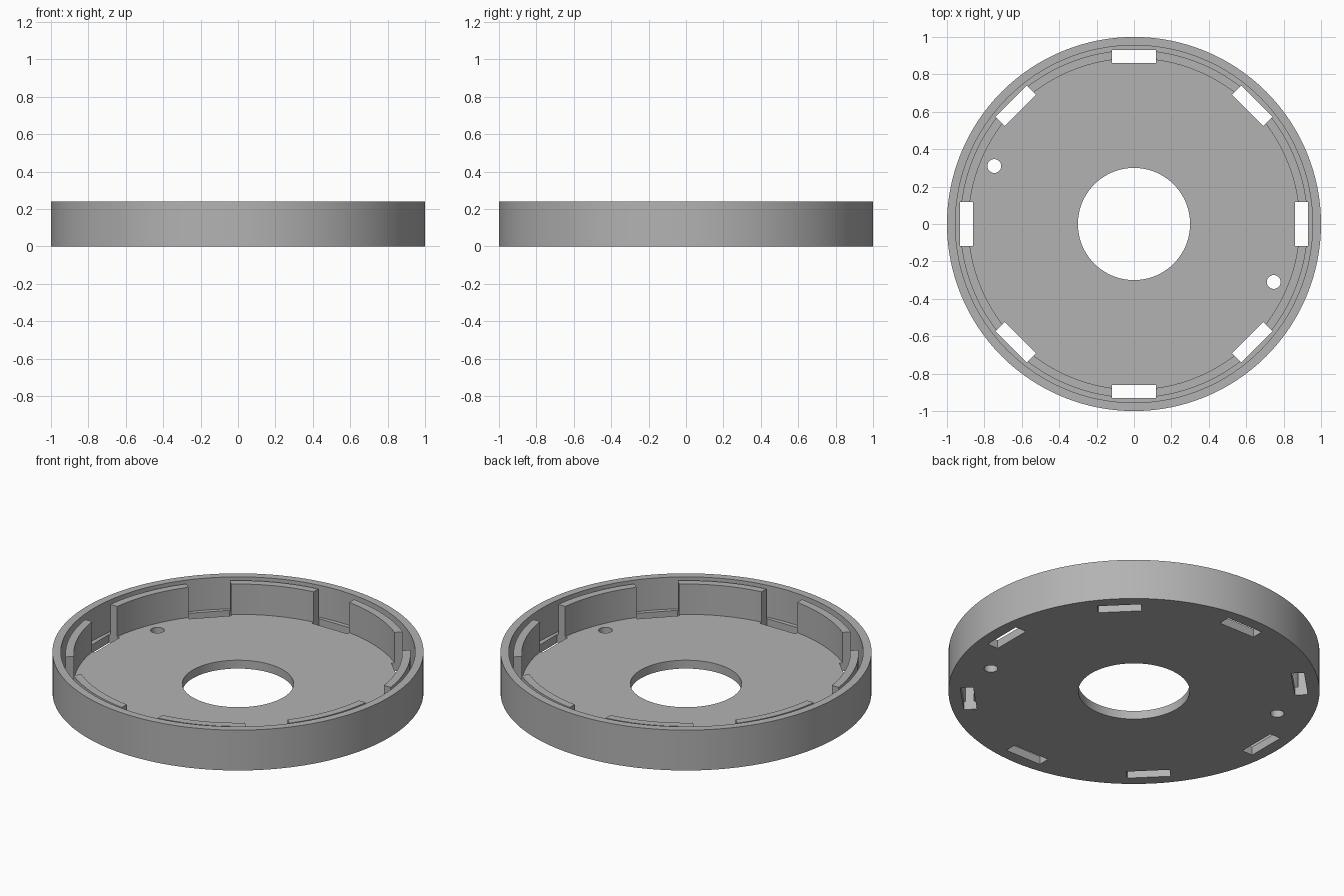
import bpy, bmesh, math
from mathutils import Matrix, Vector

HEIGHT, FLOOR, CLIP_TOP = 0.24, 0.05, 0.23
STEPS = 128

if "Cube" in bpy.data.objects:
    bpy.data.objects.remove(bpy.data.objects["Cube"], do_unlink=True)

grey = bpy.data.materials.new("matte_grey")
grey.use_nodes = True
colour = (0.45, 0.45, 0.45, 1)
grey.diffuse_color = colour
grey.node_tree.nodes["Principled BSDF"].inputs["Base Color"].default_value = colour


def make_object(name, bm):
    bmesh.ops.recalc_face_normals(bm, faces=bm.faces)
    mesh = bpy.data.meshes.new(name)
    bm.to_mesh(mesh)
    bm.free()
    obj = bpy.data.objects.new(name, mesh)
    bpy.context.collection.objects.link(obj)
    return obj


# Turned body: floor with centre hole, outer rim, narrow groove and clip ring
profile = [(0.3, 0), (1, 0), (1, HEIGHT), (0.955, HEIGHT), (0.955, FLOOR),
           (0.93, FLOOR), (0.93, CLIP_TOP), (0.885, CLIP_TOP),
           (0.885, FLOOR), (0.3, FLOOR)]
bm = bmesh.new()
verts = [bm.verts.new((r, 0, z)) for r, z in profile]
edges = [bm.edges.new((verts[i - 1], v)) for i, v in enumerate(verts)]
bmesh.ops.spin(bm, geom=verts + edges, cent=(0, 0, 0), axis=(0, 0, 1),
               angle=math.tau, steps=STEPS, use_merge=True)
bmesh.ops.remove_doubles(bm, verts=bm.verts, dist=1e-5)
body = make_object("ring_cover", bm)
body.data.materials.append(grey)

# Cutter: eight slots that also split the clip ring, and two screw holes
bm = bmesh.new()
for i in range(8):
    matrix = (Matrix.Rotation(i * math.tau / 8, 4, "Z")
              @ Matrix.Translation((0.895, 0, 0.15))
              @ Matrix.Diagonal((0.07, 0.235, 0.5, 1)))
    bmesh.ops.create_cube(bm, size=1, matrix=matrix)
for side in (-1, 1):
    bmesh.ops.create_cone(bm, cap_ends=True, segments=32, radius1=0.037,
                          radius2=0.037, depth=0.5,
                          matrix=Matrix.Translation((0.747 * side, -0.31 * side, 0)))
cutter = make_object("slot_cutter", bm)
cutter.hide_render = True

cut = body.modifiers.new("slots", "BOOLEAN")
cut.operation = "DIFFERENCE"
cut.solver = "EXACT"
cut.object = cutter
bpy.context.view_layer.objects.active = body
body.select_set(True)
cutter.select_set(False)
bpy.ops.object.modifier_apply(modifier=cut.name)
bpy.data.objects.remove(cutter, do_unlink=True)

# Smooth curved walls, crisp corners
bpy.ops.object.shade_smooth_by_angle(angle=math.radians(30))
